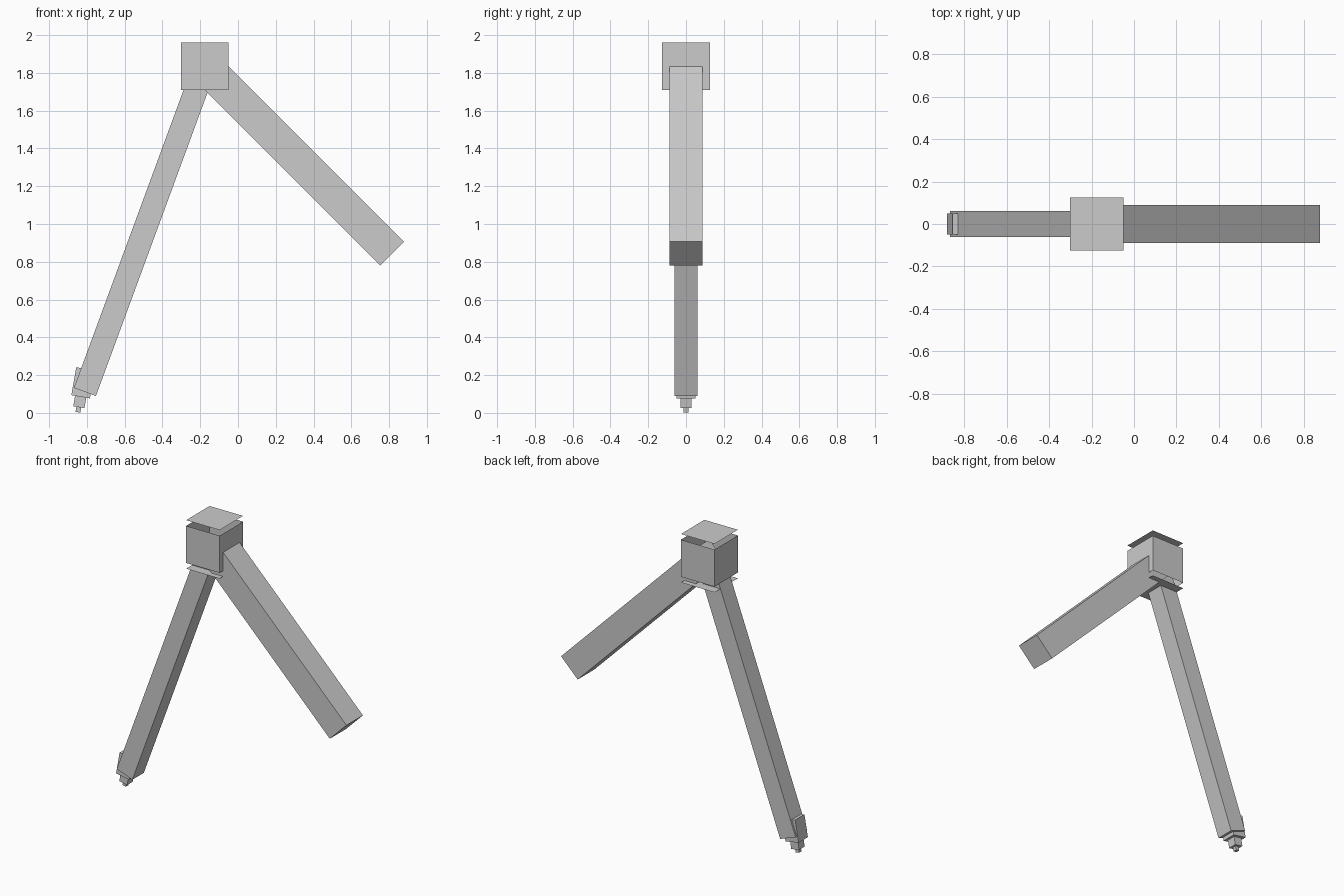
import bpy, bmesh, math
from mathutils import Matrix, Vector

if "Cube" in bpy.data.objects:
    bpy.data.objects.remove(bpy.data.objects["Cube"])

grey = bpy.data.materials.new("plain grey")
grey.diffuse_color = (0.6, 0.6, 0.6, 1)
grey.use_nodes = True
grey.node_tree.nodes["Principled BSDF"].inputs["Base Color"].default_value = grey.diffuse_color


def finish(name, bm):
    mesh = bpy.data.meshes.new(name)
    bm.to_mesh(mesh)
    bm.free()
    mesh.materials.append(grey)
    obj = bpy.data.objects.new(name, mesh)
    bpy.context.collection.objects.link(obj)


def beam(name, start, angle, length, width):
    """Square bar from start, hanging down and turned about y by angle; returns its end."""
    bm = bmesh.new()
    bmesh.ops.create_cube(bm, size=1)
    turn = Matrix.Rotation(math.radians(angle), 4, 'Y')
    bm.transform(Matrix.Translation(start) @ turn
                 @ Matrix.Translation((0, 0, -length / 2))
                 @ Matrix.Diagonal((width, width, length, 1)))
    finish(name, bm)
    return start + turn @ Vector((0, 0, -length))


hub = Vector((-0.176, 0, 1.835))
size = 0.252

# hub: open-ended square sleeve
bm = bmesh.new()
bmesh.ops.create_cube(bm, size=size)
caps = [f for f in bm.faces if abs(f.normal.z) > 0.9]
bmesh.ops.delete(bm, geom=caps, context='FACES_ONLY')
bm.transform(Matrix.Translation(hub))
finish("hub_sleeve", bm)

# thin lids floating above and below the sleeve
for name, z in (("upper_lid", 2.0), ("lower_lid", 1.67)):
    bm = bmesh.new()
    bmesh.ops.create_grid(bm, x_segments=1, y_segments=1, size=size / 2)
    if z < hub.z:
        bmesh.ops.reverse_faces(bm, faces=bm.faces)
    bm.transform(Matrix.Translation((hub.x, 0, z)))
    finish(name, bm)

# thick arm and long thin leg, both starting in the hub
beam("arm", hub, -45, 1.402, 0.177)
beam("leg", hub, 20.2, 1.837, 0.124)

# stepped foot, each block starting where the last one ends
end = Vector((-0.807, 0, 0.233))
for name, length, width in (("foot_block", 0.15, 0.1),
                            ("foot_collar", 0.056, 0.06),
                            ("foot_tip", 0.027, 0.026)):
    end = beam(name, end, 10, length, width)
